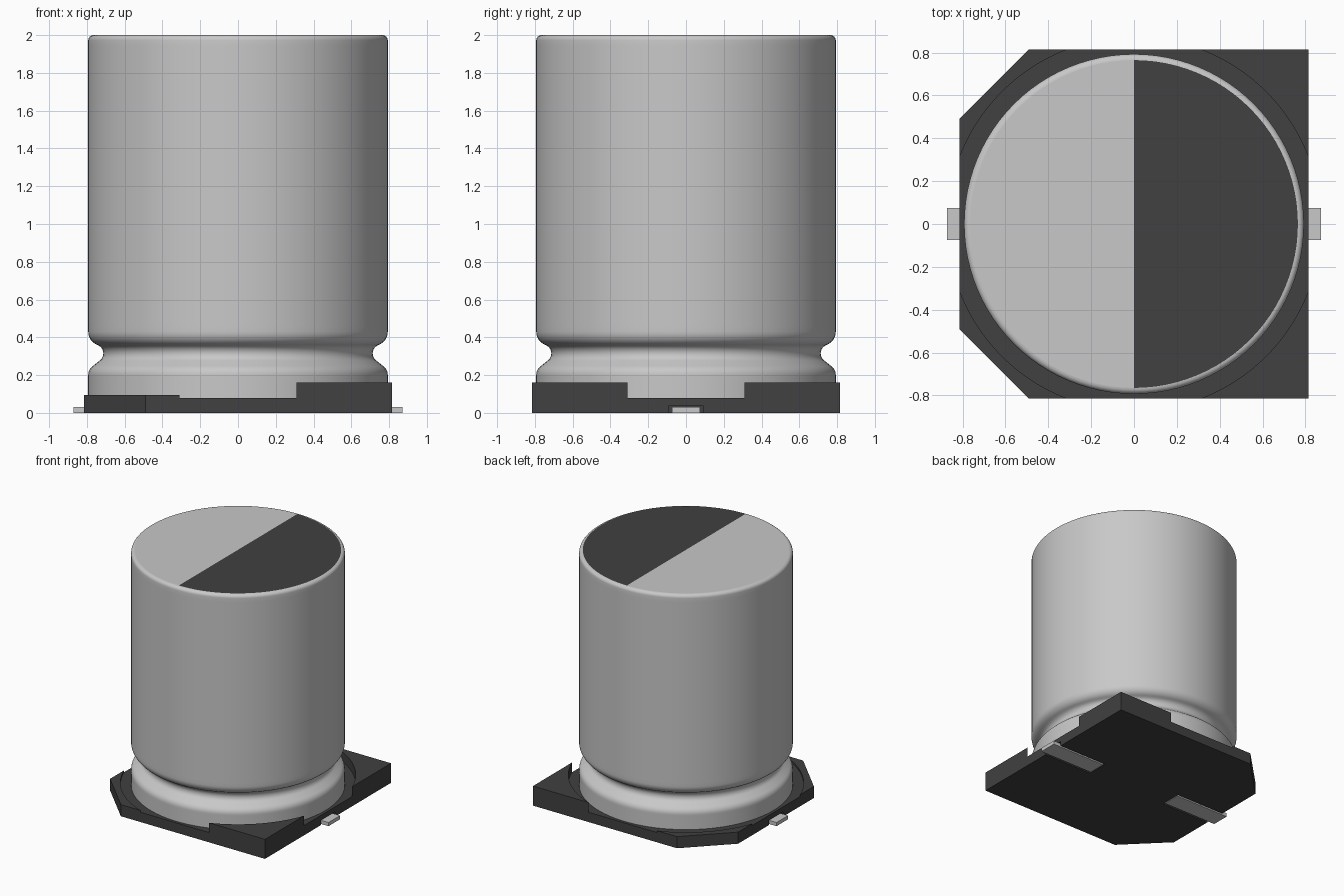
import bpy
import bmesh
from math import sin, cos, acos, pi, radians

cube = bpy.data.objects.get("Cube")
if cube:
    bpy.data.objects.remove(cube, do_unlink=True)


def material(name, value):
    m = bpy.data.materials.new(name)
    m.use_nodes = True
    colour = (value, value, value, 1)
    m.diffuse_color = colour
    m.node_tree.nodes["Principled BSDF"].inputs["Base Color"].default_value = colour
    return m


silver = material("silver metal", 0.58)
black = material("black plastic", 0.052)


def finish(name, bm, mats):
    bmesh.ops.recalc_face_normals(bm, faces=bm.faces)
    mesh = bpy.data.meshes.new(name)
    bm.to_mesh(mesh)
    bm.free()
    for m in mats:
        mesh.materials.append(m)
    obj = bpy.data.objects.new(name, mesh)
    bpy.context.collection.objects.link(obj)
    return obj


def prism(name, outline, z0, z1, mat):
    """Extrude a flat outline from z0 up to z1."""
    bm = bmesh.new()
    low = [bm.verts.new((x, y, z0)) for x, y in outline]
    high = [bm.verts.new((x, y, z1)) for x, y in outline]
    bm.faces.new(low)
    bm.faces.new(high)
    n = len(outline)
    for i in range(n):
        j = (i + 1) % n
        bm.faces.new((low[i], low[j], high[j], high[i]))
    return finish(name, bm, [mat])


def arc(cx, cy, r, a0, a1, steps):
    angles = [radians(a0 + (a1 - a0) * i / steps) for i in range(steps + 1)]
    return [(cx + r * cos(a), cy + r * sin(a)) for a in angles]


# Base plate: two chamfered corners, with slots for the leads in its lower half
H, C = 0.815, 0.49
SLOT, SLOT_IN, SLOT_TOP, FLOOR = 0.09, 0.37, 0.04, 0.08
right_side = [(H, -H), (H, H)]
left_side = [(-C, H), (-H, C), (-H, -C), (-C, -H)]


def notch(s):
    return [(s * H, -s * SLOT), (s * SLOT_IN, -s * SLOT),
            (s * SLOT_IN, s * SLOT), (s * H, s * SLOT)]


lower = right_side[:1] + notch(1) + right_side[1:] + left_side[:2] + notch(-1) + left_side[2:]
prism("base_lower", lower, 0, SLOT_TOP, black)
prism("base_upper", right_side + left_side, SLOT_TOP, FLOOR, black)

# Raised corners around the round recess, tall on one side and low on the other
RECESS = 0.872
edge = acos(H / RECESS) * 180 / pi
inner = arc(0, 0, RECESS, 90 - edge, edge, 24)
for sx, side, tip, top in ((1, "left", [(H, H)], 0.16),
                           (-1, "right", [(H, C), (C, H)], 0.095)):
    for sy, end in ((1, "back"), (-1, "front")):
        outline = [(sx * x, sy * y) for x, y in inner + tip]
        prism(f"base_corner_{end}_{side}", outline, FLOOR, top, black)

# Solder leads
for s, side in ((1, "left"), (-1, "right")):
    x0, x1, w = s * 0.375, s * 0.872, 0.075
    prism(f"lead_{side}", [(x0, -w), (x1, -w), (x1, w), (x0, w)], 0, 0.03, silver)

# Can: profile as (radius, height) with a crimped groove and rounded rim
R, RIM = 0.793, 0.028
profile = [(R, FLOOR), (R, 0.19)]
profile += arc(R - 0.06, 0.2, 0.06, 0, 55, 6)
profile += arc(0.76, 0.315, 0.047, 235, 125, 10)
profile += arc(R - 0.075, 0.43, 0.075, -70, 0, 8)
profile += [(R, 0.46), (R, 1.94)]
profile += arc(R - RIM, 2 - RIM, RIM, 0, 90, 6)

SEG = 96
bm = bmesh.new()
rings = []
for r, z in profile:
    rings.append([bm.verts.new((r * sin(2 * pi * i / SEG), r * cos(2 * pi * i / SEG), z))
                  for i in range(SEG)])
for a, b in zip(rings, rings[1:]):
    for i in range(SEG):
        j = (i + 1) % SEG
        bm.faces.new((a[i], a[j], b[j], b[i])).smooth = True
bm.faces.new(rings[0])
# The top is split in halves, one of them marked black
top = rings[-1]
bm.faces.new(top[:SEG // 2 + 1]).material_index = 1
bm.faces.new(top[SEG // 2:] + top[:1])
finish("can", bm, [silver, black])
